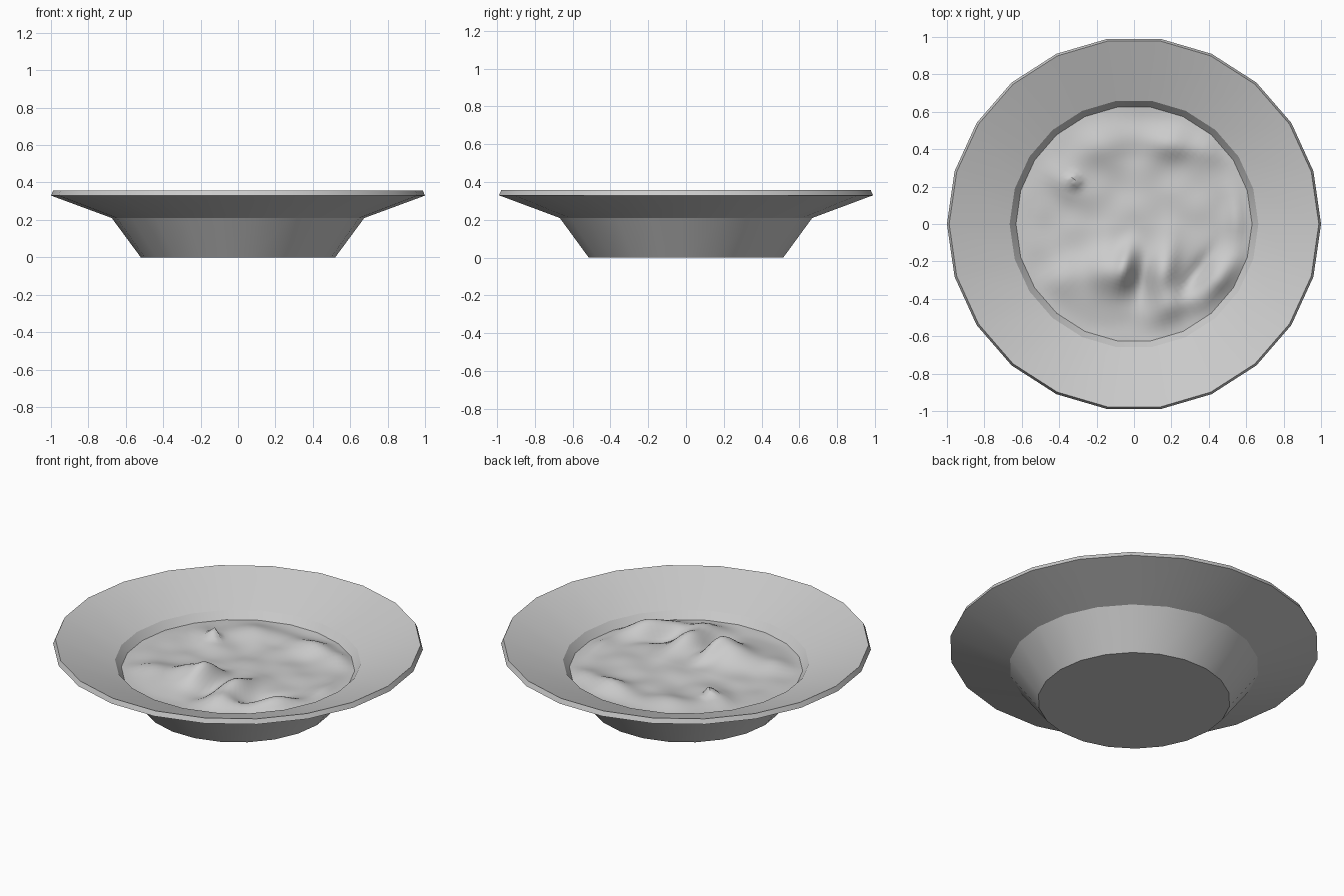
import bpy, bmesh, math
from mathutils import Vector, noise

if "Cube" in bpy.data.objects:
    bpy.data.objects.remove(bpy.data.objects["Cube"])

SIDES = 22
STEP = 2 * math.pi / SIDES


def finish(bm, name, angle):
    bmesh.ops.recalc_face_normals(bm, faces=bm.faces)
    me = bpy.data.meshes.new(name)
    bm.to_mesh(me)
    bm.free()
    ob = bpy.data.objects.new(name, me)
    bpy.context.collection.objects.link(ob)
    bpy.ops.object.select_all(action='DESELECT')
    ob.select_set(True)
    bpy.context.view_layer.objects.active = ob
    bpy.ops.object.shade_smooth_by_angle(angle=math.radians(angle))
    return ob


# Bowl: wide-rimmed profile, spun into 22 sides
profile = [(0.52, 0), (0.675, 0.21), (1.0, 0.33), (0.988, 0.357),
           (0.665, 0.24), (0.50, 0.03)]
bm = bmesh.new()
rings = [[bm.verts.new((r * math.cos(i * STEP), r * math.sin(i * STEP), z))
          for i in range(SIDES)] for r, z in profile]
for a, b in zip(rings, rings[1:]):
    for i in range(SIDES):
        j = (i + 1) % SIDES
        bm.faces.new((a[i], a[j], b[j], b[i]))
bm.faces.new(rings[0])
bm.faces.new(rings[-1])
finish(bm, "bowl", 20)

# Lumps in the food: x, y, length, width, turn in degrees, height
lumps = [(-0.13, -0.25, 0.14, 0.12, 50, 0.075), (-0.05, -0.23, 0.12, 0.05, 75, 0.06),
         (0.16, -0.26, 0.17, 0.07, 80, 0.07), (0.20, -0.43, 0.10, 0.07, 50, 0.06),
         (0.46, -0.30, 0.15, 0.08, 50, 0.08), (0.33, -0.27, 0.16, 0.04, 55, -0.03),
         (0.04, -0.32, 0.13, 0.04, 80, -0.03), (-0.38, -0.30, 0.10, 0.09, 0, 0.035),
         (0.20, 0.43, 0.15, 0.08, -15, 0.045), (0.40, 0.42, 0.09, 0.08, 0, 0.035),
         (-0.20, 0.42, 0.15, 0.10, 20, 0.035), (-0.38, 0.22, 0.12, 0.07, -40, 0.03),
         (-0.32, 0.23, 0.035, 0.025, -40, 0.055), (0.55, 0.05, 0.15, 0.05, 90, 0.03)]


def height(x, y, t):
    h = 0.015 * noise.noise(Vector((x * 6, y * 6, 3.0)))
    for cx, cy, l, w, deg, amp in lumps:
        c, s = math.cos(math.radians(deg)), math.sin(math.radians(deg))
        u = ((x - cx) * c + (y - cy) * s) / l
        v = ((y - cy) * c - (x - cx) * s) / w
        h += amp * math.exp(-(u * u + v * v))
    return 0.197 + h * (1 - t ** 10)


# Food: lumpy disc that fills the well
SEGS, RINGS = SIDES * 4, 28
bm = bmesh.new()
centre = bm.verts.new((0, 0, height(0, 0, 0)))
prev = None
for k in range(1, RINGS + 1):
    t = k / RINGS
    ring = []
    for i in range(SEGS):
        a = i * 2 * math.pi / SEGS
        edge = 0.632 * math.cos(STEP / 2) / math.cos(a % STEP - STEP / 2) if i % 4 else 0.632
        x, y = t * edge * math.cos(a), t * edge * math.sin(a)
        ring.append(bm.verts.new((x, y, height(x, y, t))))
    for i in range(SEGS):
        j = (i + 1) % SEGS
        if prev:
            bm.faces.new((prev[i], ring[i], ring[j], prev[j]))
        else:
            bm.faces.new((centre, ring[i], ring[j]))
    prev = ring
finish(bm, "food_filling", 60)
